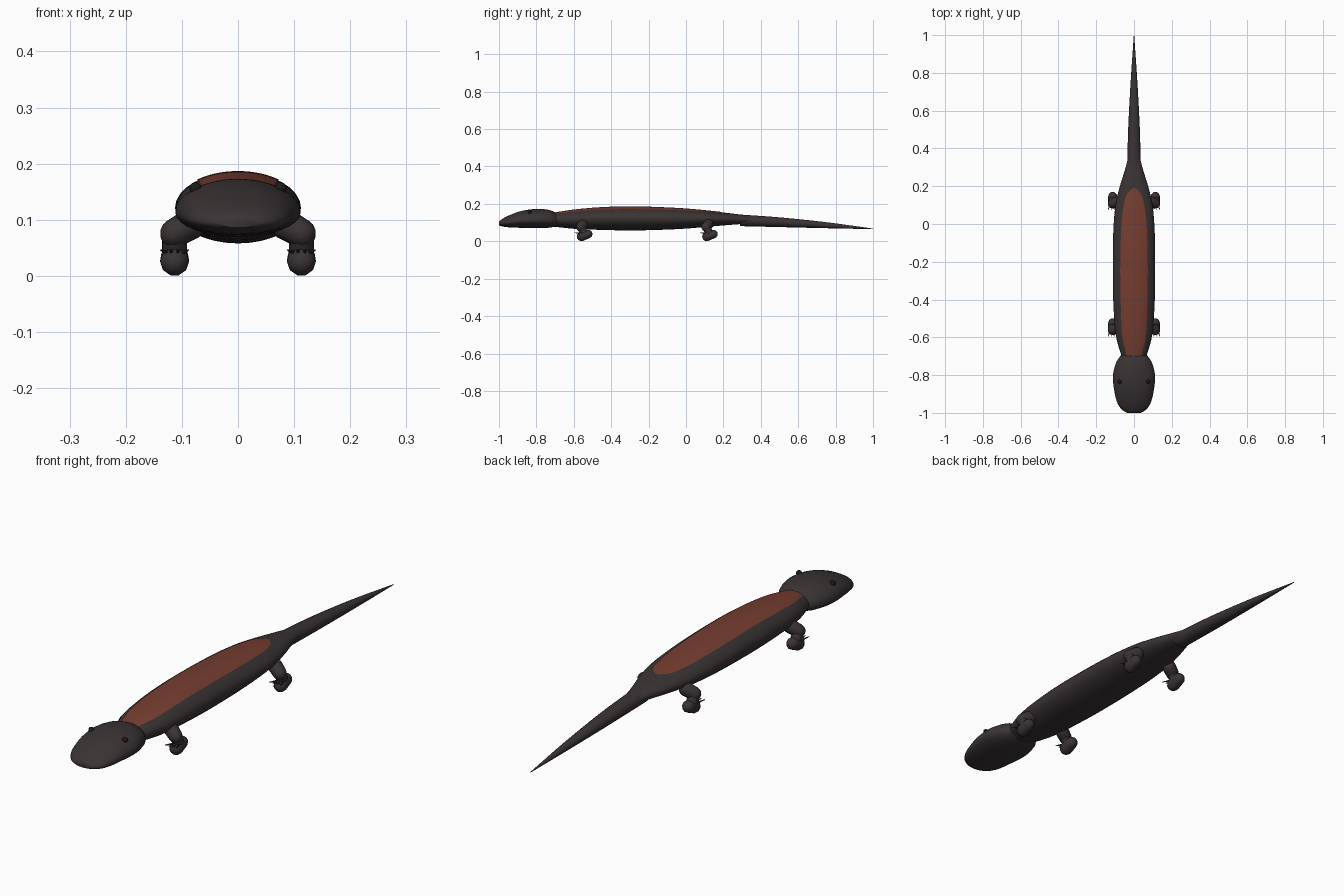
import bpy, bmesh, math
from mathutils import Vector

if "Cube" in bpy.data.objects:
    bpy.data.objects.remove(bpy.data.objects["Cube"])


def material(name, rgb):
    m = bpy.data.materials.new(name)
    m.diffuse_color = (*rgb, 1)
    m.use_nodes = True
    m.node_tree.nodes["Principled BSDF"].inputs["Base Color"].default_value = m.diffuse_color
    return m


SKIN = material("dark skin", (0.042, 0.033, 0.034))
STRIPE = material("russet stripe", (0.18, 0.047, 0.03))
EYE = material("black eye", (0.012, 0.01, 0.01))


def finish(bm, name, mat, angle=50):
    bmesh.ops.recalc_face_normals(bm, faces=bm.faces)
    me = bpy.data.meshes.new(name)
    bm.to_mesh(me)
    bm.free()
    ob = bpy.data.objects.new(name, me)
    bpy.context.collection.objects.link(ob)
    me.materials.append(mat)
    bpy.context.view_layer.objects.active = ob
    ob.select_set(True)
    bpy.ops.object.shade_smooth_by_angle(angle=math.radians(angle))
    ob.select_set(False)
    return ob


def sample(table, y):
    """Smooth interpolation of the profile rows at y."""
    n = len(table)
    for i in range(n - 1):
        a, b = table[i], table[i + 1]
        if y <= b[0] or i == n - 2:
            p, q = table[max(i - 1, 0)], table[min(i + 2, n - 1)]
            d = b[0] - a[0]
            t = min(max((y - a[0]) / d, 0), 1)
            out = []
            for k in range(1, len(a)):
                ma = (b[k] - p[k]) / (b[0] - p[0]) * d
                mb = (q[k] - a[k]) / (q[0] - a[0]) * d
                out.append((2*t**3 - 3*t*t + 1) * a[k] + (t**3 - 2*t*t + t) * ma
                           + (3*t*t - 2*t**3) * b[k] + (t**3 - t*t) * mb)
            return out


def loft(name, table, mid=0.5, rings=40, seg=32):
    """Rows are y, half width, top z, bottom z; mid is the height of the widest line."""
    bm = bmesh.new()
    prev = None
    y0, y1 = table[0][0], table[-1][0]
    for i in range(rings + 1):
        y = y0 + (y1 - y0) * i / rings
        w, top, bot = sample(table, y)
        c = bot + (top - bot) * mid
        ring = []
        for j in range(seg):
            a = 2 * math.pi * j / seg
            s = math.sin(a)
            ring.append(bm.verts.new((w * math.cos(a), y, c + s * ((top - c) if s > 0 else (c - bot)))))
        if prev:
            for j in range(seg):
                k = (j + 1) % seg
                bm.faces.new((prev[j], prev[k], ring[k], ring[j]))
        else:
            bm.faces.new(ring)
        prev = ring
    bm.faces.new(prev)
    return finish(bm, name, SKIN)


# Body, head and tail
BODY = [(-0.72, 0.06, 0.150, 0.080), (-0.60, 0.094, 0.168, 0.067), (-0.45, 0.108, 0.181, 0.061),
        (-0.28, 0.112, 0.185, 0.058), (-0.05, 0.110, 0.177, 0.065), (0.10, 0.098, 0.165, 0.076),
        (0.20, 0.075, 0.154, 0.085), (0.29, 0.047, 0.143, 0.092), (0.35, 0.032, 0.133, 0.098)]
HEAD = [(-1.0, 0.035, 0.105, 0.086), (-0.985, 0.062, 0.118, 0.080), (-0.95, 0.087, 0.137, 0.075),
        (-0.88, 0.105, 0.162, 0.072), (-0.80, 0.111, 0.173, 0.070), (-0.73, 0.093, 0.167, 0.073),
        (-0.69, 0.066, 0.150, 0.080)]
TAIL = [(0.29, 0.036, 0.143, 0.081), (0.50, 0.031, 0.128, 0.076), (0.75, 0.018, 0.102, 0.070),
        (1.0, 0.001, 0.068, 0.065)]
loft("body", BODY)
loft("head", HEAD, mid=0.42)
loft("tail", TAIL, seg=20)

# Back stripe: thin skin that follows the body surface
WIDTHS = [(-0.70, 0.038), (-0.60, 0.061), (-0.40, 0.071), (-0.15, 0.072), (0.03, 0.064),
          (0.12, 0.050), (0.165, 0.033), (0.19, 0.006)]
bm = bmesh.new()
prev = None
for i in range(61):
    y = -0.70 + 0.89 * i / 60
    w, top, bot = sample(BODY, y)
    half = sample(WIDTHS, y)[0]
    c, h = (top + bot) / 2, (top - bot) / 2
    row = []
    for j in range(17):
        x = half * (j / 8 - 1)
        row.append(bm.verts.new((x, y, c + h * math.sqrt(1 - (x / w) ** 2) + 0.0018)))
    if prev:
        for j in range(16):
            bm.faces.new((prev[j], prev[j + 1], row[j + 1], row[j]))
    prev = row
stripe = finish(bm, "back_stripe", STRIPE)
if stripe.data.polygons[0].normal.z < 0:
    stripe.data.flip_normals()


def limb(name, a, b, ra, rb, mat=SKIN, seg=10, caps=4):
    """Rounded stub from a to b."""
    a, b = Vector(a), Vector(b)
    rot = (b - a).to_track_quat('Z', 'Y')
    length = (b - a).length
    prof = [(-ra * math.cos(t), ra * math.sin(t)) for t in [math.pi / 2 * i / caps for i in range(caps + 1)]]
    prof += [(length + rb * math.sin(t), rb * math.cos(t)) for t in [math.pi / 2 * i / caps for i in range(caps + 1)]]
    bm = bmesh.new()
    prev = None
    for z, r in prof:
        ring = [bm.verts.new(a + rot @ Vector((r * math.cos(2 * math.pi * j / seg),
                                               r * math.sin(2 * math.pi * j / seg), z))) for j in range(seg)]
        if prev:
            for j in range(seg):
                k = (j + 1) % seg
                bm.faces.new((prev[j], prev[k], ring[k], ring[j]))
        prev = ring
    bmesh.ops.remove_doubles(bm, verts=bm.verts, dist=1e-5)
    return finish(bm, name, mat)


# Legs, feet and toes; eyes
for side, s in (("left", -1), ("right", 1)):
    for pos, y in (("front", -0.55), ("hind", 0.12)):
        n = f"{pos}_{side}"
        limb(n + "_upper_leg", (s * 0.085, y + 0.0, 0.092), (s * 0.113, y - 0.012, 0.076), 0.028, 0.026)
        limb(n + "_foot", (s * 0.113, y - 0.008, 0.026), (s * 0.113, y + 0.026, 0.038), 0.026, 0.024)
        limb(n + "_ankle", (s * 0.113, y - 0.012, 0.075), (s * 0.113, y + 0.01, 0.035), 0.022, 0.022)
        for i in range(4):
            o = (i - 1.5) * 0.012
            limb(f"{n}_toe_{i + 1}", (s * 0.113 + o * 0.8, y - 0.015, 0.042),
                 (s * 0.113 + o * 1.35, y - 0.045, 0.046), 0.004, 0.0015, seg=6, caps=2)
    limb(side + "_eye", (s * 0.075, -0.835, 0.155), (s * 0.076, -0.835, 0.156), 0.011, 0.011, EYE, 14, 6)
